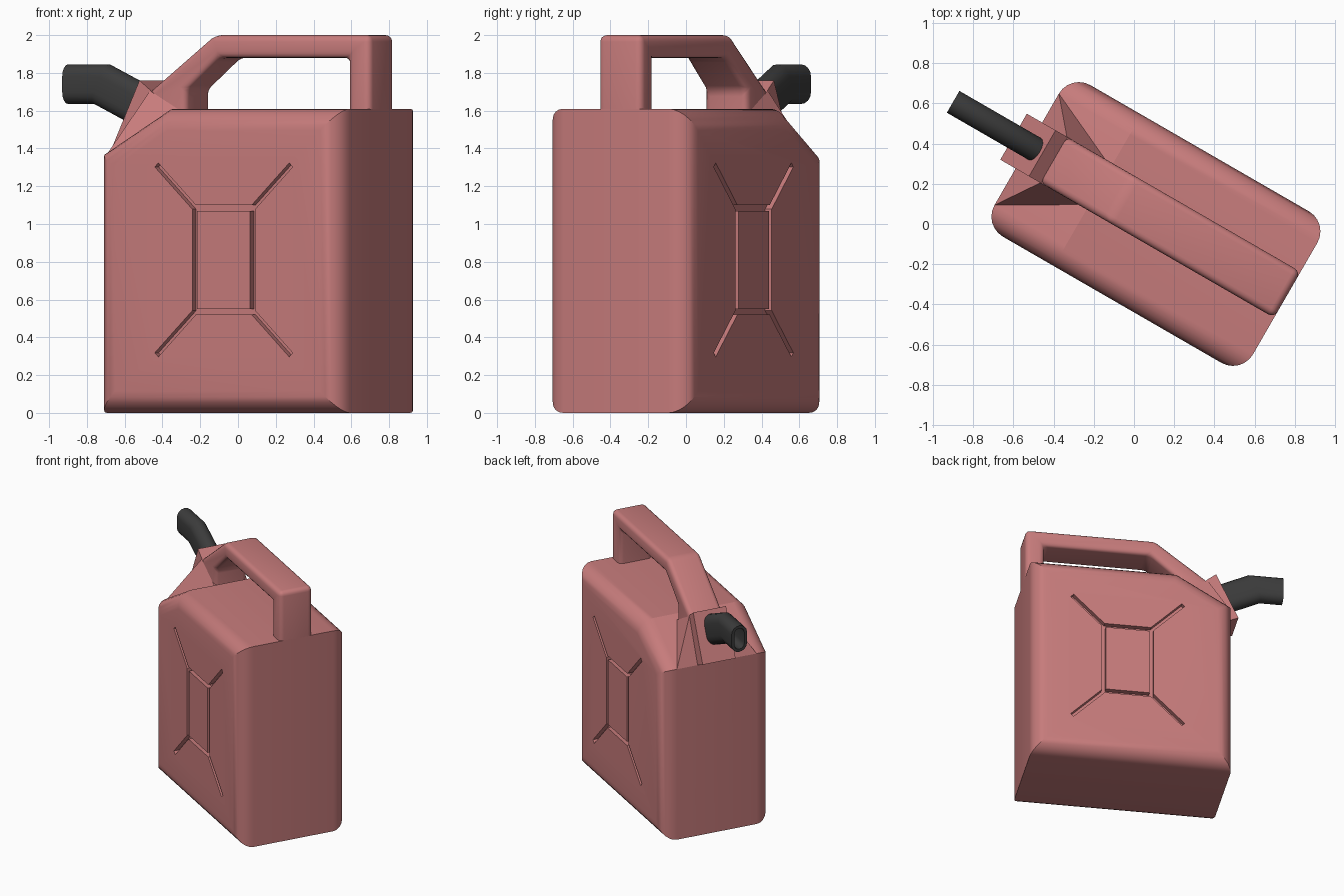
import bpy, bmesh
from math import radians, cos, sin, pi
from mathutils import Vector

if "Cube" in bpy.data.objects:
    bpy.data.objects.remove(bpy.data.objects["Cube"])


def material(name, rgb):
    m = bpy.data.materials.new(name)
    m.diffuse_color = (*rgb, 1)
    m.use_nodes = True
    m.node_tree.nodes["Principled BSDF"].inputs["Base Color"].default_value = m.diffuse_color
    return m


RED = material("red_plastic", (0.57, 0.2, 0.2))
BLACK = material("black_plastic", (0.045, 0.045, 0.045))


def finish(bm, name, mat=None):
    """Turn a bmesh into an object turned 30 degrees like the whole can."""
    bmesh.ops.recalc_face_normals(bm, faces=bm.faces)
    me = bpy.data.meshes.new(name)
    bm.to_mesh(me)
    bm.free()
    ob = bpy.data.objects.new(name, me)
    bpy.context.collection.objects.link(ob)
    ob.location = (0.109, 0, 0)
    ob.rotation_euler = (0, 0, radians(-30))
    if mat:
        me.materials.append(mat)
    return ob


def smooth(ob):
    bpy.ops.object.select_all(action='DESELECT')
    ob.select_set(True)
    bpy.context.view_layer.objects.active = ob
    bpy.ops.object.shade_smooth_by_angle(angle=radians(30))


def prism(bm, pts, y0, y1):
    """Extrude a side profile (x, z) from y0 to y1."""
    f = bm.faces.new([bm.verts.new((x, y0, z)) for x, z in pts])
    ext = bmesh.ops.extrude_face_region(bm, geom=[f])
    verts = [v for v in ext["geom"] if isinstance(v, bmesh.types.BMVert)]
    bmesh.ops.translate(bm, verts=verts, vec=(0, y1 - y0, 0))
    bmesh.ops.recalc_face_normals(bm, faces=bm.faces)


def bevel(bm, edges, offset, segments):
    bmesh.ops.bevel(bm, geom=edges, offset=offset, segments=segments,
                    profile=0.5, affect='EDGES', clamp_overlap=True)


# body: profile with a cut corner, rounded around both large sides
L, D, H = 0.742, 0.435, 1.61
bm = bmesh.new()
prism(bm, [(-L, 0), (L, 0), (L, H), (-0.335, H), (-L, 1.37)], -D, D)
rim = [e for e in bm.edges if abs(e.verts[0].co.y - e.verts[1].co.y) < 1e-4]
bevel(bm, rim, 0.115, 6)
body = finish(bm, "can_body", RED)

# pressed grooves on both large sides: rectangle with four diagonals
CX, CZ, W = 0.038, 0.81, 0.03
bm = bmesh.new()


def bar(p, q, y0, y1):
    p, q = Vector(p), Vector(q)
    d = (q - p).normalized() * W / 2
    n = Vector((-d.y, d.x))
    prism(bm, [p - d - n, q + d - n, q + d + n, p - d + n], y0, y1)


for side in (-1, 1):
    y0, y1 = side * (D - 0.04), side * (D + 0.06)
    corners = [(CX + sx * 0.177, CZ + sz * 0.275)
               for sx, sz in ((-1, -1), (1, -1), (1, 1), (-1, 1))]
    for i, c in enumerate(corners):
        bar(c, corners[(i + 1) % 4], y0, y1)
        sx = 1 if c[0] > CX else -1
        sz = 1 if c[1] > CZ else -1
        bar(c, (CX + sx * 0.4, CZ + sz * 0.492), y0, y1)
cutter = finish(bm, "groove_cutter")
cutter.hide_render = True
mod = body.modifiers.new("grooves", 'BOOLEAN')
mod.operation = 'DIFFERENCE'
mod.solver = 'EXACT'
mod.use_self = True
mod.object = cutter
bpy.context.view_layer.objects.active = body
bpy.ops.object.modifier_apply(modifier=mod.name)
bpy.data.objects.remove(cutter)
smooth(body)

# handle: bent bar with rounded edges
Y0, Y1 = -0.11, 0.154
YC = (Y0 + Y1) / 2
bm = bmesh.new()
prism(bm, [(L, 1.605), (L, 2.0), (-0.215, 2.0), (-0.66, 1.663), (-0.5, 1.5),
           (-0.383, 1.54), (-0.383, 1.71), (-0.18, 1.88), (0.607, 1.88),
           (0.607, 1.605)], Y0, Y1)
bevel(bm, [e for e in bm.edges if max(v.co.z for v in e.verts) > 1.615], 0.035, 4)
smooth(finish(bm, "handle", RED))

# spout mount: slanted block on the cut corner
bm = bmesh.new()
prism(bm, [(-0.665, 1.76), (-0.83, 1.41), (-0.735, 1.37), (-0.45, 1.5),
           (-0.6, 1.71)], Y0, Y1)
finish(bm, "spout_mount", RED)

# flare between the cut corner and the mount
bm = bmesh.new()
for y, ym in ((-0.32, Y0), (0.32, Y1)):
    for co in ((-L, y, 1.37), (-0.6, ym, 1.705), (-0.383, ym, 1.582),
               (-0.5, ym, 1.45)):
        bm.verts.new(co)
bmesh.ops.convex_hull(bm, input=bm.verts)
finish(bm, "mount_flare", RED)

# spout: hollow oval tube with one bend
bm = bmesh.new()


def ring(x, z, lean, shrink=0.0):
    """Oval section; lean is its upward direction in the side plane."""
    r, h, n = 0.0625 - shrink, 0.0425, 8
    out = []
    for s in (0, 1):
        for i in range(n + 1):
            a = pi * s + pi * i / n
            b = r * sin(a) + (h if s == 0 else -h)
            out.append(bm.verts.new((x + b * lean[0], YC + r * cos(a), z + b * lean[1])))
    return out


rings = [ring(-0.99, 1.74, (0.3, 1), 0.022), ring(-1.177, 1.74, (0, 1), 0.022),
         ring(-1.177, 1.74, (0, 1)), ring(-0.969, 1.74, (0.438, 1)),
         ring(-0.69, 1.609, (0.467, 0.99))]
for a, b in zip(rings, rings[1:]):
    for i in range(len(a)):
        j = (i + 1) % len(a)
        bm.faces.new((a[i], a[j], b[j], b[i]))
bm.faces.new(rings[0])
bm.faces.new(rings[-1])
smooth(finish(bm, "spout", BLACK))
